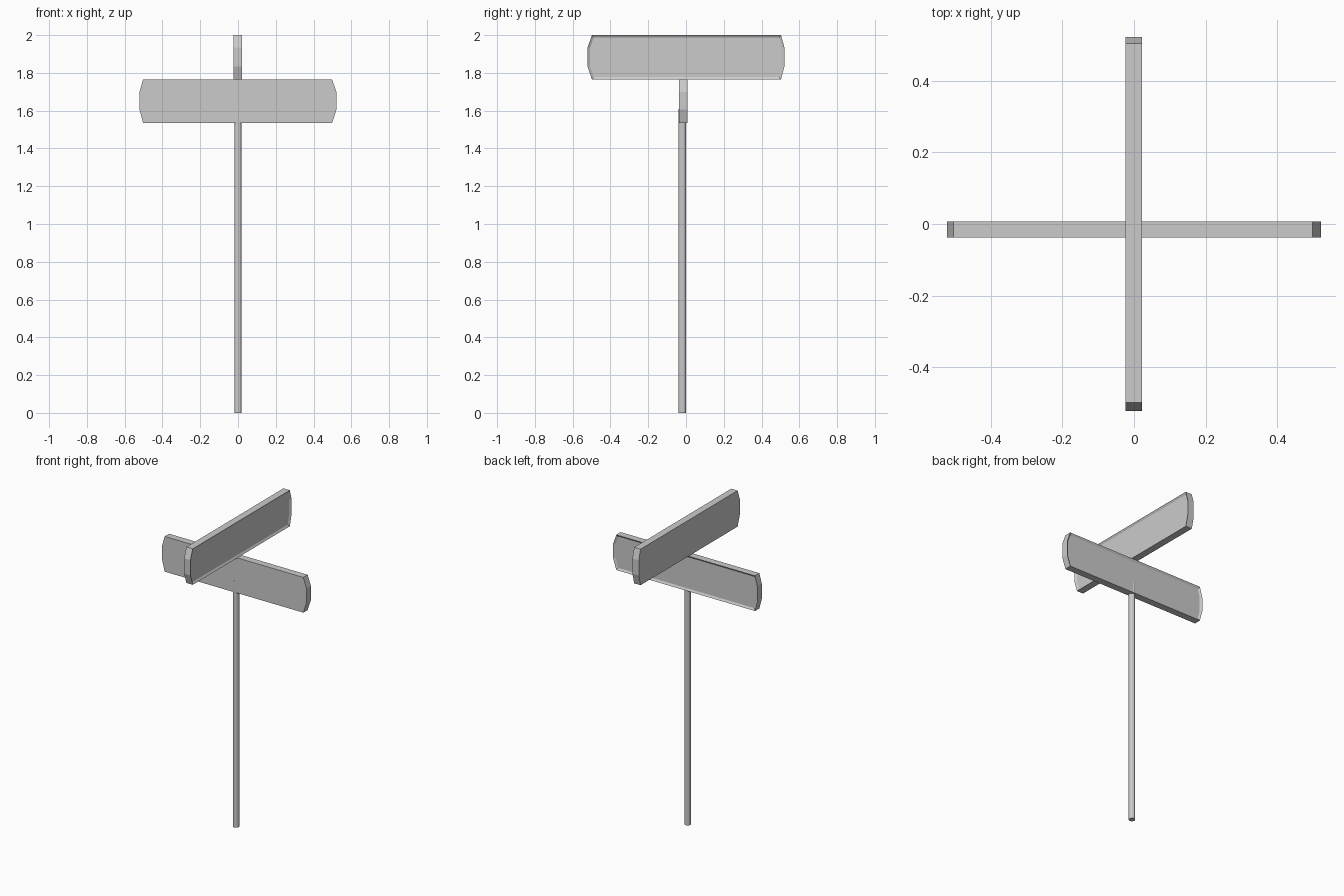
import bpy
import bmesh
from math import radians
from mathutils import Matrix

if "Cube" in bpy.data.objects:
    bpy.data.objects.remove(bpy.data.objects["Cube"], do_unlink=True)

grey = bpy.data.materials.new("plain grey")
grey.use_nodes = True
COLOUR = (0.6, 0.6, 0.6, 1)
grey.diffuse_color = COLOUR
grey.node_tree.nodes["Principled BSDF"].inputs["Base Color"].default_value = COLOUR


def add_object(name, bm):
    bmesh.ops.recalc_face_normals(bm, faces=bm.faces)
    mesh = bpy.data.meshes.new(name)
    bm.to_mesh(mesh)
    bm.free()
    mesh.materials.append(grey)
    obj = bpy.data.objects.new(name, mesh)
    bpy.context.collection.objects.link(obj)
    return obj


def sign_board(name, front, back, bottom, top, turn=0):
    """Board along x with blunt pointed ends and a shallow recessed back."""
    low, high = bottom + 0.07, top - 0.065
    outline = [(-0.503, bottom), (0.498, bottom), (0.521, low), (0.521, high),
               (0.498, top), (-0.503, top), (-0.521, high), (-0.521, low)]
    bm = bmesh.new()
    face = bm.faces.new([bm.verts.new((x, front, z)) for x, z in outline])
    extruded = bmesh.ops.extrude_face_region(bm, geom=[face])["geom"]
    moved = [v for v in extruded if isinstance(v, bmesh.types.BMVert)]
    bmesh.ops.translate(bm, verts=moved, vec=(0, back - front, 0))
    bmesh.ops.recalc_face_normals(bm, faces=bm.faces)
    # Narrow rim around the recessed back panel
    panel = max(bm.faces, key=lambda f: f.calc_center_median().y)
    bmesh.ops.inset_region(bm, faces=[panel], thickness=0.013, use_even_offset=True)
    bmesh.ops.translate(bm, verts=panel.verts, vec=(0, -0.008, 0))
    bmesh.ops.rotate(bm, verts=bm.verts, matrix=Matrix.Rotation(radians(turn), 3, "Z"))
    return add_object(name, bm)


# Post, ending just inside the lower board
bm = bmesh.new()
bmesh.ops.create_cone(bm, cap_ends=True, segments=12, radius1=0.0195, radius2=0.0195,
                      depth=1.61, matrix=Matrix.Translation((0, -0.019, 0.805)))
add_object("post", bm)

# Two crossed street boards
sign_board("lower_board", -0.038, 0.007, 1.535, 1.765)
sign_board("upper_board", -0.024, 0.022, 1.765, 2.0, turn=-90)
